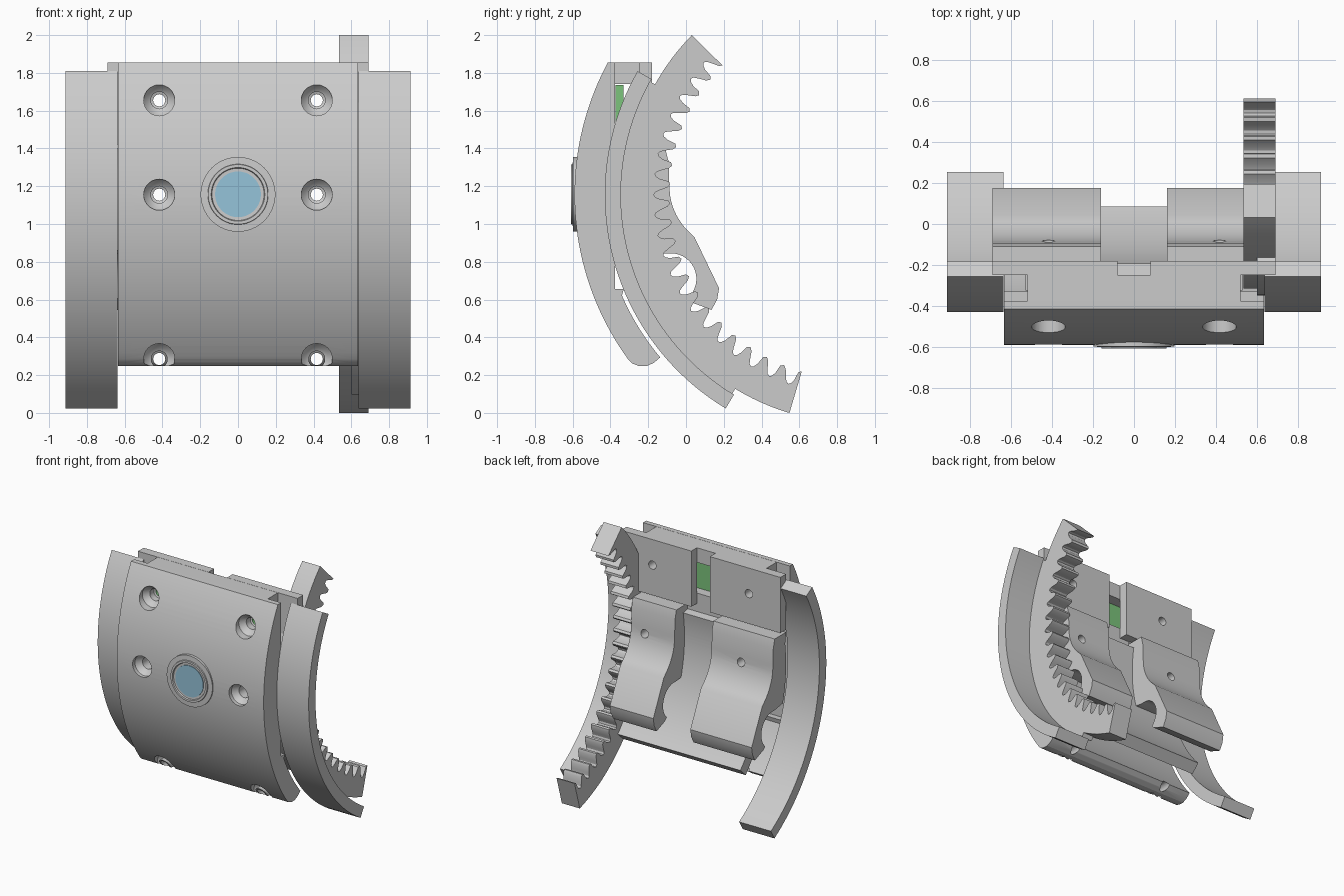
import bpy, bmesh
from math import sin, cos, radians, pi

if "Cube" in bpy.data.objects:
    bpy.data.objects.remove(bpy.data.objects["Cube"])

CY, CZ = 0.89, 1.155          # common centre of all curved parts, in the y-z plane


def pol(r, deg):
    a = radians(deg)
    return (CY - r * cos(a), CZ + r * sin(a))


def arc(r, a0, a1, n=40):
    return [pol(r, a0 + (a1 - a0) * i / n) for i in range(n + 1)]


def circ(cy, cz, r, d0, d1, n=10):
    return [(cy + r * cos(radians(d0 + (d1 - d0) * i / n)),
             cz + r * sin(radians(d0 + (d1 - d0) * i / n))) for i in range(n + 1)]


def finish(name, bm):
    bmesh.ops.recalc_face_normals(bm, faces=bm.faces)
    me = bpy.data.meshes.new(name)
    bm.to_mesh(me)
    bm.free()
    ob = bpy.data.objects.new(name, me)
    bpy.context.collection.objects.link(ob)
    return ob


def prism(name, pts, x0, x1):
    bm = bmesh.new()
    a = [bm.verts.new((x0, y, z)) for y, z in pts]
    b = [bm.verts.new((x1, y, z)) for y, z in pts]
    bm.faces.new(a)
    bm.faces.new(b[::-1])
    for i in range(len(pts)):
        j = (i + 1) % len(pts)
        bm.faces.new((a[i], b[i], b[j], a[j]))
    return finish(name, bm)


def box(name, x0, x1, y0, y1, z0, z1):
    return prism(name, [(y0, z0), (y1, z0), (y1, z1), (y0, z1)], x0, x1)


def lathe(name, prof, x, z, n=48):
    """Closed solid round the y axis; prof is a list of (radius, y)."""
    bm = bmesh.new()
    rings = [[bm.verts.new((x + r * cos(2 * pi * i / n), y, z + r * sin(2 * pi * i / n)))
              for i in range(n)] for r, y in prof]
    for p, q in zip(rings, rings[1:]):
        for i in range(n):
            j = (i + 1) % n
            bm.faces.new((p[i], p[j], q[j], q[i]))
    bm.faces.new(rings[0])
    bm.faces.new(rings[-1])
    return finish(name, bm)


def cut(ob, tool):
    m = ob.modifiers.new("cut", 'BOOLEAN')
    m.operation, m.solver, m.object = 'DIFFERENCE', 'EXACT', tool
    tool.hide_render = True
    bpy.context.view_layer.objects.active = ob
    bpy.ops.object.modifier_apply(modifier=m.name)


def paint(ob, name, col):
    m = bpy.data.materials.new(name)
    m.diffuse_color = col
    m.use_nodes = True
    m.node_tree.nodes["Principled BSDF"].inputs["Base Color"].default_value = m.diffuse_color
    ob.data.materials.append(m)


# Curved front cover with a flat inner pocket and a rounded lower lip
lip = [(-0.285, 0.262), (-0.25, 0.248), (-0.21, 0.247), (-0.17, 0.265)]
cover = prism("front_cover", arc(1.48, 28.2, -36) + lip + arc(1.34, -40, -23.5, 14)
              + [(-0.33, 0.655), (-0.375, 0.655), (-0.375, 1.855)], -0.635, 0.635)

# Web joining the cover to the rear plates
web = box("top_web", -0.52, 0.52, -0.376, -0.25, 1.74, 1.854)

# Green shim plate in the pocket
shim = box("shim_plate", -0.5, 0.5, -0.374, -0.33, 0.9, 1.735)
paint(shim, "green", (0.2, 0.55, 0.2, 1))

# Concave inner liner
liner = prism("inner_liner", arc(1.19, 10, -43) + arc(1.1, -43, 10), -0.53, 0.53)

# Rear plates and rear blocks on both sides of the middle slot
chan = circ(-0.08, 0.71, 0.135, -50, 100, 16)
block_pts = ([(-0.25, 1.4), (-0.11, 1.4), (-0.092, 1.33), (-0.088, 1.2)]
             + circ(0.245, 1.2, 0.333, 188, 226, 8)
             + [(0.045, 0.93), (0.175, 0.66), (0.165, 0.6), (0.135, 0.545), (0.03, 0.585)]
             + chan + arc(1.14, -15, 8, 12))
drilled = [cover, shim, liner]
for s, side in ((1, "right"), (-1, "left")):
    px = sorted((s * 0.08, s * 0.69))
    plate = box(side + "_rear_plate", *px, -0.25, -0.18, 1.42, 1.855)
    bx = sorted((s * 0.16, 0.535 if s > 0 else -0.69))
    block = prism(side + "_rear_block", block_pts, *bx)
    # Backing that ties plate to block
    back = box(side + "_backing", *sorted((s * 0.16, s * 0.53)), -0.325, -0.245, 1.1, 1.56)
    drilled += [plate, block, back]
notch_fill = box("notch_bridge", -0.16, 0.16, -0.325, -0.25, 1.28, 1.5)

# Screw holes, counterbored from the front
cutters = []
for s in (1, -1):
    for z in (1.655, 1.155, 0.285):
        front = -0.31 if z < 0.5 else (-0.5 if z > 1.5 else -0.59)
        bore = lathe("bore_cutter", [(0.082, -0.8), (0.082, front + 0.03), (0.06, front + 0.06),
                                     (0.045, front + 0.07), (0.045, -0.38), (0.032, -0.375),
                                     (0.032, 0.1)], s * 0.417, z, 32)
        cutters.append(bore)
        for ob in drilled:
            xs = [v.co.x for v in ob.data.vertices]
            zs = [v.co.z for v in ob.data.vertices]
            if min(xs) < s * 0.417 < max(xs) and min(zs) - 0.05 < z < max(zs):
                if z > 0.5 or ob is cover:
                    cut(ob, bore)
for c in cutters:
    bpy.data.objects.remove(c)

# Round boss with stepped rings and a blue window
lathe("window_boss", [(0.198, -0.5), (0.198, -0.598), (0.16, -0.6), (0.158, -0.608),
                      (0.142, -0.608), (0.138, -0.598), (0.122, -0.597)], 0, 1.157, 64)
glass = lathe("window", [(0.121, -0.55), (0.121, -0.602)], 0, 1.157, 64)
paint(glass, "blue", (0.3, 0.55, 0.7, 1))

# Curved side rails
for s, side in ((1, "right"), (-1, "left")):
    prism(side + "_rail", arc(1.32, 29.7, -59) + arc(1.235, -59, 29.7),
          *sorted((s * 0.637, s * 0.912)))

# Toothed arc, teeth facing the centre
TOP, BOT, N = 44.5, -73.5, 20
step = (TOP - BOT) / N
tooth = [(0.975, 0.0), (0.985, 0.16), (1.03, 0.24), (1.052, 0.34), (1.06, 0.46),
         (1.052, 0.58), (1.03, 0.68), (0.99, 0.84)]
teeth = [pol(r, BOT + step * (i + t)) for i in range(N) for r, t in tooth]
teeth.append(pol(0.975, TOP))
prism("gear_arc", arc(1.205, TOP, BOT, 60) + teeth, 0.535, 0.69)
prism("gear_rail_joint", arc(1.24, 29, -58.5) + arc(1.2, -58.5, 29), 0.6, 0.69)

# Smooth curved faces, keep hard edges
bpy.ops.object.select_all(action='SELECT')
bpy.context.view_layer.objects.active = cover
bpy.ops.object.shade_smooth_by_angle(angle=radians(25))
